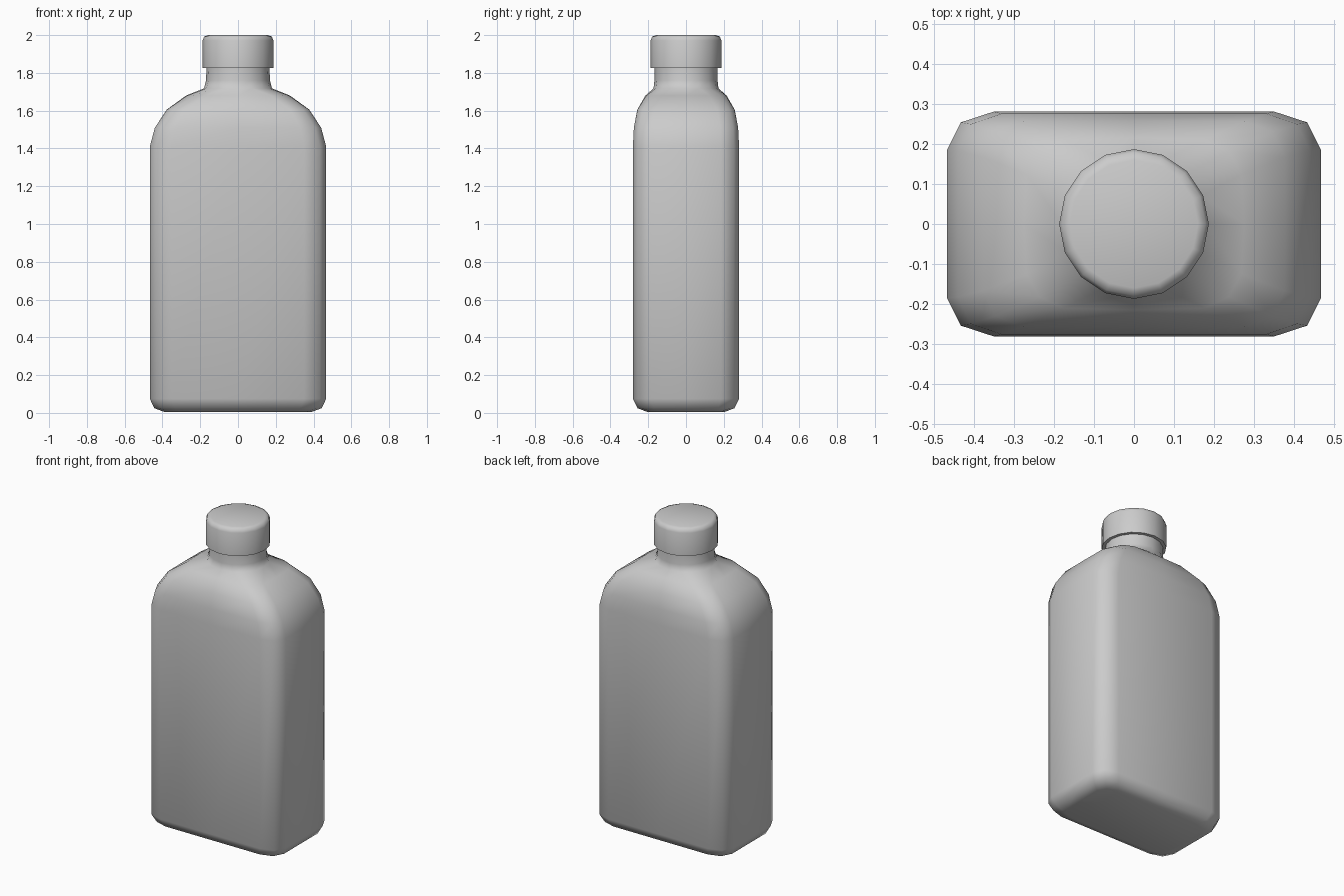
import bpy, bmesh, math
from math import radians, cos, sin

if "Cube" in bpy.data.objects:
    bpy.data.objects.remove(bpy.data.objects["Cube"])


def rounded_quadrant():
    # unit rounded rectangle, +x axis to +y axis
    return [(1, 0), (1, 0.66), (0.927, 0.904), (0.75, 1), (0, 1)]


def circle_quadrant():
    return [(cos(radians(22.5 * i)), sin(radians(22.5 * i))) for i in range(5)]


def ring(a, b, t):
    # 16 points, blended from rounded rectangle (t=0) to circle (t=1)
    q = [((r[0] * (1 - t) + c[0] * t) * a, (r[1] * (1 - t) + c[1] * t) * b)
         for r, c in zip(rounded_quadrant(), circle_quadrant())]
    q2 = [(-x, y) for x, y in reversed(q[:4])]
    half = q + q2
    return half[:8] + [(-x, -y) for x, y in half[:8]]


def loft(name, levels):
    bm = bmesh.new()
    rings = [[bm.verts.new((x, y, z)) for x, y in ring(a, b, t)]
             for z, a, b, t in levels]
    for lo, hi in zip(rings, rings[1:]):
        for i in range(16):
            j = (i + 1) % 16
            bm.faces.new((lo[i], lo[j], hi[j], hi[i]))
    bm.faces.new(rings[0][::-1])
    bm.faces.new(rings[-1])
    bmesh.ops.recalc_face_normals(bm, faces=bm.faces)
    mesh = bpy.data.meshes.new(name)
    bm.to_mesh(mesh)
    bm.free()
    ob = bpy.data.objects.new(name, mesh)
    bpy.context.collection.objects.link(ob)
    bpy.ops.object.select_all(action='DESELECT')
    ob.select_set(True)
    bpy.context.view_layer.objects.active = ob
    bpy.ops.object.shade_smooth_by_angle(angle=radians(60))
    return ob


# bottle body with shoulders and neck: z, half width, half depth, roundness
loft("bottle_body", [
    (0.005, 0.39, 0.205, 0),
    (0.025, 0.443, 0.257, 0),
    (0.075, 0.467, 0.281, 0),
    (1.41, 0.467, 0.281, 0),
    (1.51, 0.44, 0.276, 0),
    (1.605, 0.378, 0.258, 0.05),
    (1.68, 0.275, 0.215, 0.3),
    (1.718, 0.18, 0.172, 0.9),
    (1.76, 0.169, 0.167, 1),
    (1.83, 0.167, 0.167, 1),
])

# screw cap with rounded top edge
loft("cap", [
    (1.825, 0.187, 0.187, 1),
    (1.972, 0.187, 0.187, 1),
    (1.992, 0.179, 0.179, 1),
    (2.0, 0.16, 0.16, 1),
])
